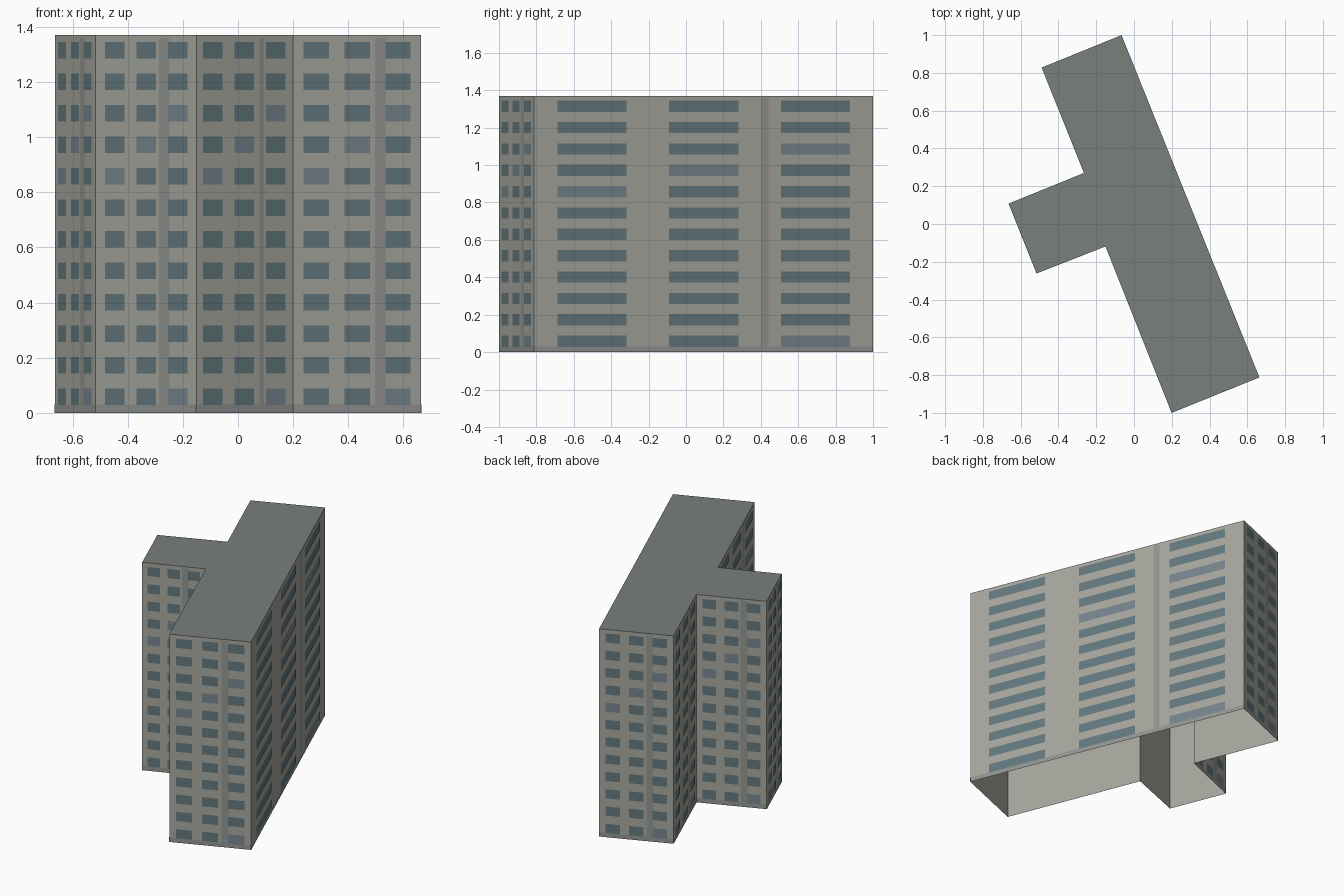
import bpy
from mathutils import Vector

if "Cube" in bpy.data.objects:
    bpy.data.objects.remove(bpy.data.objects["Cube"])

H = 1.37                # total height
FLOORS, BAYS = 12, 3
FLOOR = H / FLOORS

# footprint, counter-clockwise seen from above
PLAN = [(-.066, 1.0), (-.489, .828), (-.265, .27), (-.664, .108),
        (-.516, -.262), (-.151, -.119), (.199, -1.0), (.664, -.812)]


def material(name, rgb):
    m = bpy.data.materials.new(name)
    m.diffuse_color = (*rgb, 1)
    m.use_nodes = True
    m.node_tree.nodes["Principled BSDF"].inputs["Base Color"].default_value = m.diffuse_color
    return m


def mesh_object(name, verts, faces, mat):
    me = bpy.data.meshes.new(name)
    me.from_pydata(verts, [], faces)
    me.materials.append(mat)
    ob = bpy.data.objects.new(name, me)
    bpy.context.collection.objects.link(ob)
    return ob


wall_mat = material("concrete", (.39, .39, .35))
roof_mat = material("roof_felt", (.19, .215, .205))
trim_mat = material("trim", (.29, .30, .29))
glass_mat = material("glass", (.125, .19, .21))
pale_mat = material("pale_glass", (.18, .235, .27))

# outer shell: walls and roof, open underneath
n = len(PLAN)
verts = [(x, y, 0) for x, y in PLAN] + [(x, y, H) for x, y in PLAN]
faces = [(i, (i + 1) % n, (i + 1) % n + n, i + n) for i in range(n)]
shell = mesh_object("building_shell", verts, faces + [tuple(range(n, 2 * n))], wall_mat)
shell.data.materials.append(roof_mat)
shell.data.polygons[n].material_index = 1

# flat facade panels, gathered per part
parts = {k: ([], []) for k in ("plinth", "pilasters", "windows", "pale_windows")}


def panel(part, p, along, out, u0, u1, z0, z1, lift):
    """Rectangle on the wall that starts at p, lying just outside it."""
    vs, fs = parts[part]
    b = len(vs)
    for u, z in ((u0, z0), (u1, z0), (u1, z1), (u0, z1)):
        q = p + along * u + out * lift
        vs.append((q.x, q.y, z))
    fs.append((b, b + 1, b + 2, b + 3))


for i in range(n):
    p, q = Vector(PLAN[i]), Vector(PLAN[(i + 1) % n])
    length = (q - p).length
    along = (q - p).normalized()
    out = Vector((along.y, -along.x))
    # plinth strip and vertical pilaster
    panel("plinth", p, along, out, 0, length, 0, .03, .001)
    mid = .68 * length
    panel("pilasters", p, along, out, mid - .021, mid + .021, .03, 1.36, .001)
    # window grid, with a diagonal run of paler panes
    edge = .011
    bay = (length - 2 * edge) / BAYS
    for row in range(FLOORS):
        for col in range(BAYS):
            c = edge + (col + .5) * bay
            part = "pale_windows" if (row - col) % 9 == 7 else "windows"
            panel(part, p, along, out, c - .31 * bay, c + .31 * bay,
                  (row + .25) * FLOOR, (row + .78) * FLOOR, .002)

for name, mat in (("plinth", trim_mat), ("pilasters", trim_mat),
                  ("windows", glass_mat), ("pale_windows", pale_mat)):
    mesh_object(name, *parts[name], mat)
